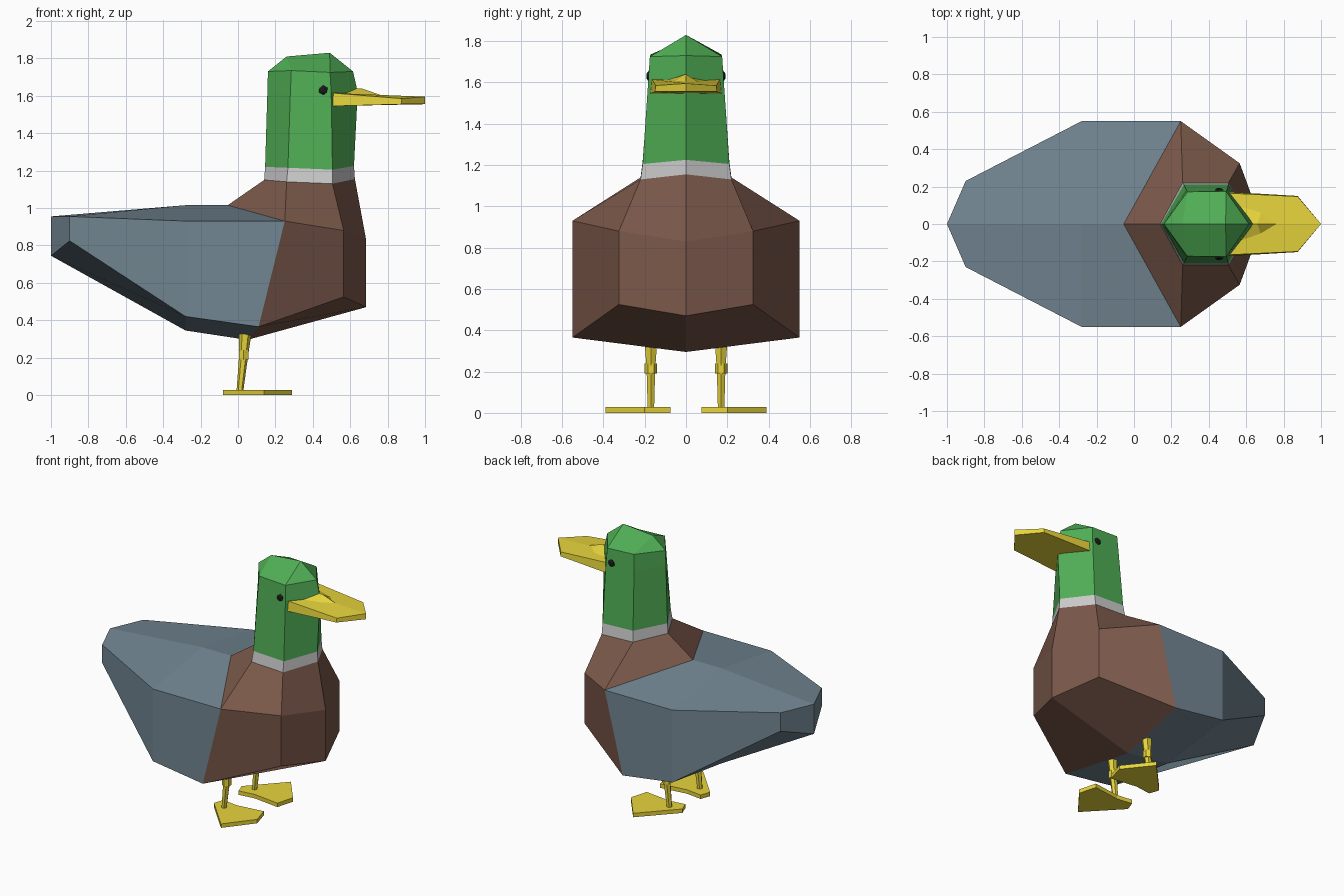
import bpy, bmesh
from mathutils import Vector

if "Cube" in bpy.data.objects:
    bpy.data.objects.remove(bpy.data.objects["Cube"])


def material(name, rgb):
    m = bpy.data.materials.new(name)
    m.diffuse_color = (*rgb, 1)
    m.use_nodes = True
    m.node_tree.nodes["Principled BSDF"].inputs["Base Color"].default_value = m.diffuse_color
    return m


GREEN = material("green", (0.08, 0.42, 0.09))
BROWN = material("brown", (0.2, 0.1, 0.07))
SLATE = material("slate", (0.17, 0.24, 0.29))
YELLOW = material("yellow", (0.8, 0.66, 0.045))
BLACK = material("black", (0.01, 0.01, 0.01))


def finish(name, bm, mat):
    bmesh.ops.remove_doubles(bm, verts=bm.verts, dist=0.0005)
    bmesh.ops.recalc_face_normals(bm, faces=bm.faces)
    me = bpy.data.meshes.new(name)
    bm.to_mesh(me)
    bm.free()
    if mat:
        me.materials.append(mat)
    ob = bpy.data.objects.new(name, me)
    bpy.context.collection.objects.link(ob)
    return ob


def add_faces(bm, polys, mirror=True):
    for side in ((1, -1) if mirror else (1,)):
        for poly in polys:
            pts = []
            for p in poly:
                if p not in pts:
                    pts.append(p)
            if len(pts) > 2:
                vs = [bm.verts.new((x, y * side, z)) for x, y, z in pts]
                bm.faces.new(vs if side > 0 else vs[::-1])


def loft(name, rows, mat, cap_start=False, cap_end=False, skip=()):
    """Join half cross-sections with quads and mirror them over y = 0."""
    polys = []
    for r, (a, b) in enumerate(zip(rows, rows[1:])):
        for i in range(len(a) - 1):
            if (r, i) not in skip:
                polys.append((a[i], a[i + 1], b[i + 1], b[i]))
    if cap_start:
        polys.append(tuple(rows[0]))
    if cap_end:
        polys.append(tuple(rows[-1]))
    bm = bmesh.new()
    add_faces(bm, polys)
    return finish(name, bm, mat)


# Grey rear body: tail, widest section, seam with the breast
tail = [(-1, 0, .955), (-.9, .23, .955), (-.9, .23, .825), (-1, 0, .745)]
mid = [(-.28, 0, 1.015), (-.28, .55, .93), (-.28, .55, .42), (-.28, 0, .345)]
seam = [(-.055, 0, 1.015), (.25, .55, .93), (.11, .55, .365), (.05, 0, .295)]
loft("rear_body", [tail, mid, seam], SLATE, cap_start=True)

# Brown breast, rising to the neck
neck = [(.14, 0, 1.15), (.26, .22, 1.14), (.505, .22, 1.13), (.625, 0, 1.155)]
shoulder = [seam[0], seam[1], (.565, .325, .88), (.685, 0, .83)]
belly = [seam[3], seam[2], (.565, .325, .525), (.685, 0, .47)]
loft("breast", [neck, shoulder, belly], BROWN, cap_end=True, skip={(1, 0)})

# Pale collar
collar = [(.145, 0, 1.22), (.267, .21, 1.215), (.505, .21, 1.205), (.62, 0, 1.225)]
loft("collar", [neck, collar], None)

# Green head with a ridged crown
brow = [(.157, 0, 1.62), (.28, .18, 1.62), (.498, .182, 1.62), (.64, 0, 1.62)]
temple = [(.16, 0, 1.73), (.285, .172, 1.735), (.492, .175, 1.725), (.615, 0, 1.73)]
crown = [(.26, 0, 1.81), (.26, 0, 1.81), (.49, 0, 1.83), (.49, 0, 1.83)]
loft("head", [collar, brow, temple, crown], GREEN)

# Flat bill with a low hump at its root
bill_top = [(.5, 0, 1.615), (.5, .165, 1.615), (.875, .147, 1.585), (1, 0, 1.595)]
bill_low = [(.5, 0, 1.545), (.5, .172, 1.545), (.875, .15, 1.555), (1, 0, 1.555)]
loft("bill", [bill_top, bill_low], YELLOW, cap_start=True, cap_end=True)
loft("bill_hump", [[(.56, 0, 1.64), (.66, 0, 1.64), (.76, 0, 1.605)],
                   [(.56, .1, 1.608), (.68, .06, 1.602), (.76, 0, 1.595)]], YELLOW)

# Webbed foot outline, for the +y side
foot = [(-.08, .155), (.14, .39), (.29, .2), (.255, .075), (.06, .1), (-.055, .085)]

for side, label in ((-1, "front"), (1, "back")):
    # Eye
    bm = bmesh.new()
    bmesh.ops.create_icosphere(bm, subdivisions=1, radius=.027)
    bmesh.ops.scale(bm, vec=(1, .5, 1), verts=bm.verts)
    bmesh.ops.translate(bm, vec=(.455, .18 * side, 1.63), verts=bm.verts)
    finish(label + "_eye", bm, BLACK)

    # Foot plate
    bm = bmesh.new()
    face = bm.faces.new([bm.verts.new((x, y * side, 0)) for x, y in foot])
    ext = bmesh.ops.extrude_face_region(bm, geom=[face], use_keep_orig=True)
    top = [v for v in ext["geom"] if isinstance(v, bmesh.types.BMVert)]
    bmesh.ops.translate(bm, vec=(0, 0, .028), verts=top)
    finish(label + "_foot", bm, YELLOW)

    # Leg: two tapered six-sided sections and a knee
    bm = bmesh.new()
    for a, b, r1, r2 in (((.04, .17, .36), (.03, .17, .21), .036, .024),
                         ((.03, .17, .24), (.03, .17, .19), .03, .03),
                         ((.03, .17, .21), (.01, .17, .02), .024, .018)):
        a, b = Vector((a[0], a[1] * side, a[2])), Vector((b[0], b[1] * side, b[2]))
        d = b - a
        cone = bmesh.ops.create_cone(bm, cap_ends=True, segments=6,
                                     radius1=r1, radius2=r2, depth=d.length)
        bmesh.ops.rotate(bm, verts=cone["verts"],
                         matrix=d.to_track_quat("Z", "Y").to_matrix())
        bmesh.ops.translate(bm, vec=(a + b) / 2, verts=cone["verts"])
    finish(label + "_leg", bm, YELLOW)
